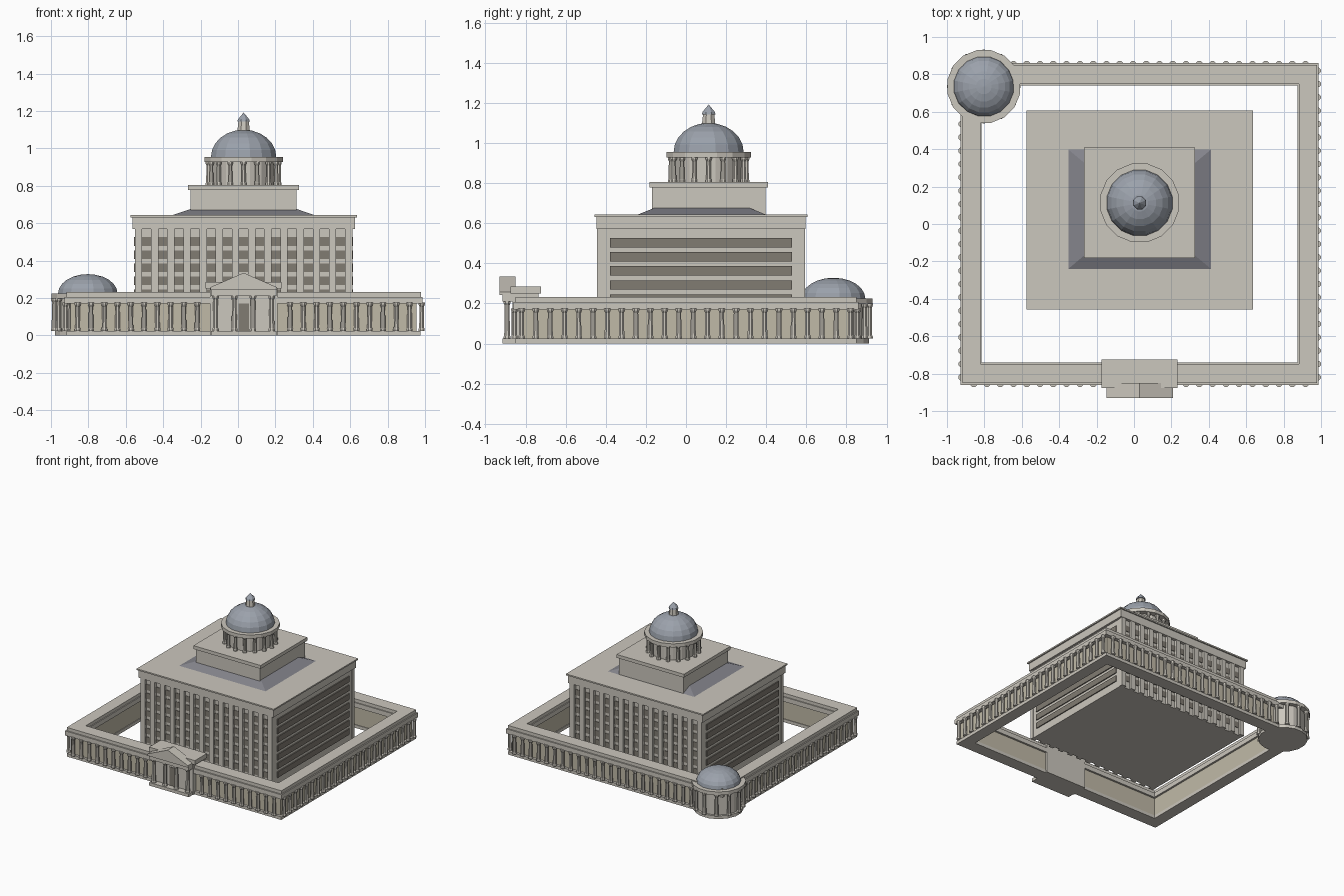
import bpy, bmesh
from math import sin, cos, pi

if "Cube" in bpy.data.objects:
    bpy.data.objects.remove(bpy.data.objects["Cube"])


def mat(name, c):
    m = bpy.data.materials.new(name)
    m.diffuse_color = (*c, 1)
    m.use_nodes = True
    m.node_tree.nodes["Principled BSDF"].inputs["Base Color"].default_value = m.diffuse_color
    return m


STONE = mat("stone", (0.60, 0.57, 0.51))
TAN = mat("tan_wall", (0.53, 0.49, 0.39))
SLATE = mat("slate", (0.23, 0.23, 0.26))
LEAD = mat("dome_lead", (0.33, 0.36, 0.41))
GLASS = mat("dark_glass", (0.22, 0.20, 0.17))
CX = 0.03


def finish(name, bm, m):
    bmesh.ops.recalc_face_normals(bm, faces=bm.faces)
    me = bpy.data.meshes.new(name)
    bm.to_mesh(me)
    bm.free()
    me.materials.append(m)
    ob = bpy.data.objects.new(name, me)
    bpy.context.collection.objects.link(ob)
    return ob


def add_box(bm, x0, x1, y0, y1, z0, z1):
    vs = bmesh.ops.create_cube(bm, size=1)["verts"]
    for v in vs:
        v.co = ((x0 + x1) / 2 + v.co.x * (x1 - x0),
                (y0 + y1) / 2 + v.co.y * (y1 - y0),
                (z0 + z1) / 2 + v.co.z * (z1 - z0))
    return vs


def box(name, m, *dims):
    bm = bmesh.new()
    add_box(bm, *dims)
    return finish(name, bm, m)


def add_lathe(bm, cx, cy, prof, n):
    """Revolve (radius, z) points; ends are capped, radius 0 makes a tip."""
    rings = []
    for r, z in prof:
        if r == 0:
            rings.append([bm.verts.new((cx, cy, z))])
        else:
            rings.append([bm.verts.new((cx + r * cos(2 * pi * (i + .5) / n),
                                        cy + r * sin(2 * pi * (i + .5) / n), z)) for i in range(n)])
    for a, b in zip(rings, rings[1:]):
        for i in range(n):
            j = (i + 1) % n
            bm.faces.new([a[i], a[j], b[0]] if len(b) == 1 else [a[i], a[j], b[j], b[i]])
    bm.faces.new(rings[0])
    if len(rings[-1]) > 1:
        bm.faces.new(rings[-1])


def lathe(name, m, cx, cy, prof, n=16):
    bm = bmesh.new()
    add_lathe(bm, cx, cy, prof, n)
    return finish(name, bm, m)


def columns(name, points, z0, z1, r):
    bm = bmesh.new()
    for x, y in points:
        add_lathe(bm, x, y, [(r * 1.2, z0), (r * 1.2, z0 + .01), (r, z0 + .016), (r * .85, z1 - .022),
                             (r * 1.25, z1 - .01), (r * 1.25, z1)], 8)
    return finish(name, bm, STONE)


def frame(name, m, ox, oy, ix, iy, z0, z1):
    """Hollow rectangular ring."""
    bm = bmesh.new()
    loops = [[bm.verts.new((CX + sx * a, sy * b, z)) for sx, sy in ((-1, -1), (1, -1), (1, 1), (-1, 1))]
             for a, b, z in ((ox, oy, z0), (ox, oy, z1), (ix, iy, z1), (ix, iy, z0))]
    for k in range(4):
        a, b = loops[k], loops[(k + 1) % 4]
        for i in range(4):
            j = (i + 1) % 4
            bm.faces.new([a[i], a[j], b[j], b[i]])
    return finish(name, bm, m)


def circle(cx, cy, r, n):
    return [(cx + r * cos(2 * pi * i / n), cy + r * sin(2 * pi * i / n)) for i in range(n)]


def dome(name, cx, cy, r, z, h):
    prof = [(r * cos(pi / 2 * i / 6), z + h * sin(pi / 2 * i / 6)) for i in range(6)] + [(0, z + h)]
    return lathe(name, LEAD, cx, cy, prof, 16)


# Outer colonnade ring
frame("ring_plinth", STONE, .947, .85, .855, .75, 0, .025)
frame("ring_wall", TAN, .925, .83, .86, .755, .025, .17)
frame("ring_entablature", STONE, .957, .86, .845, .74, .17, .207)
frame("ring_parapet", STONE, .948, .85, .852, .748, .207, .233)
RX, RY = -.803, .735
pts = []
for i in range(26):
    x = -.887 + i * 1.774 / 25
    pts += [(CX + x, s * .855) for s in (-1, 1) if s > 0 or abs(x) > .19]
for i in range(24):
    pts += [(CX + s * .952, -.82 + i * 1.64 / 23) for s in (-1, 1)]
pts = [p for p in pts if (p[0] - RX) ** 2 + (p[1] - RY) ** 2 > .19 ** 2]
columns("ring_columns", pts, .025, .175, .0145)

# Corner rotunda
lathe("rotunda_plinth", STONE, RX, RY, [(.18, 0), (.18, .025)])
lathe("rotunda_wall", STONE, RX, RY, [(.162, .025), (.162, .2)])
columns("rotunda_columns", circle(RX, RY, .18, 12), .025, .2, .0145)
lathe("rotunda_cornice", STONE, RX, RY, [(.198, .198), (.198, .225)])
dome("rotunda_dome", RX, RY, .162, .225, .103)

# Entrance portico
box("portico_block", STONE, CX - .18, CX + .18, -.866, -.735, 0, .25)
box("portico_roof_slab", STONE, CX - .203, CX + .203, -.876, -.724, .25, .285)
box("portico_step", STONE, CX - .175, CX + .175, -.915, -.85, 0, .025)
box("portico_entablature", STONE, CX - .175, CX + .175, -.915, -.85, .21, .245)
columns("portico_columns", [(CX + x, -.892) for x in (-.15, -.05, .05, .15)], .025, .213, .0155)
box("entrance_door", GLASS, CX - .028, CX + .028, -.87, -.85, .025, .172)
bm = bmesh.new()
tri = [bm.verts.new((CX + x, -.93, z)) for x, z in
       ((-.178, .243), (.178, .243), (.178, .258), (0, .335), (-.178, .258))]
f = bm.faces.new(tri)
ext = bmesh.ops.extrude_face_region(bm, geom=[f])
bmesh.ops.translate(bm, vec=(0, .08, 0), verts=[v for v in ext["geom"] if isinstance(v, bmesh.types.BMVert)])
finish("portico_pediment", bm, STONE)

# Main block with window strips and pilasters
CY = .075
box("main_block", STONE, CX - .578, CX + .578, CY - .498, CY + .498, 0, .575)
box("main_frieze", STONE, CX - .595, CX + .595, CY - .522, CY + .522, .57, .632)
box("main_cornice", STONE, CX - .606, CX + .606, CY - .532, CY + .532, .632, .643)
strips, pil = bmesh.new(), bmesh.new()
for k in range(7):
    z = .5025 - .07 * k
    add_box(strips, CX - .55, CX + .55, CY - .502, CY + .502, z - .023, z + .023)
    add_box(strips, CX - .586, CX + .586, CY - .453, CY + .453, z - .023, z + .023)
finish("window_strips", strips, GLASS)
for i in range(14):
    x = CX + (i - 6.5) * .0865
    for s in (-1, 1):
        y = CY + s * .505
        add_box(pil, x - .0195, x + .0195, y - .014, y + .014, 0, .572)
finish("pilasters", pil, STONE)

# Sloped roof and upper stage
bm = bmesh.new()
for v in add_box(bm, CX - .39, CX + .39, -.247, .405, .64, .677):
    if v.co.z > .66:
        v.co.x = CX + (v.co.x - CX) * .72
        v.co.y = .08 + (v.co.y - .08) * .72
finish("sloped_roof", bm, SLATE)
DY = .113
box("upper_stage", STONE, CX - .283, CX + .283, DY - .283, DY + .283, .64, .78)
box("upper_cornice", STONE, CX - .297, CX + .297, DY - .295, DY + .295, .778, .805)

# Drum, dome and lantern
lathe("drum_wall", STONE, CX, DY, [(.17, .8), (.17, .93)])
columns("drum_columns", circle(CX, DY, .188, 16), .805, .93, .0135)
lathe("drum_cornice", STONE, CX, DY, [(.214, .927), (.214, .955)])
dome("main_dome", CX, DY, .178, .955, .145)
lathe("lantern", STONE, CX, DY, [(.037, 1.085), (.03, 1.147)], 8)
lathe("lantern_spire", LEAD, CX, DY, [(.037, 1.143), (.033, 1.155), (0, 1.192)], 8)
